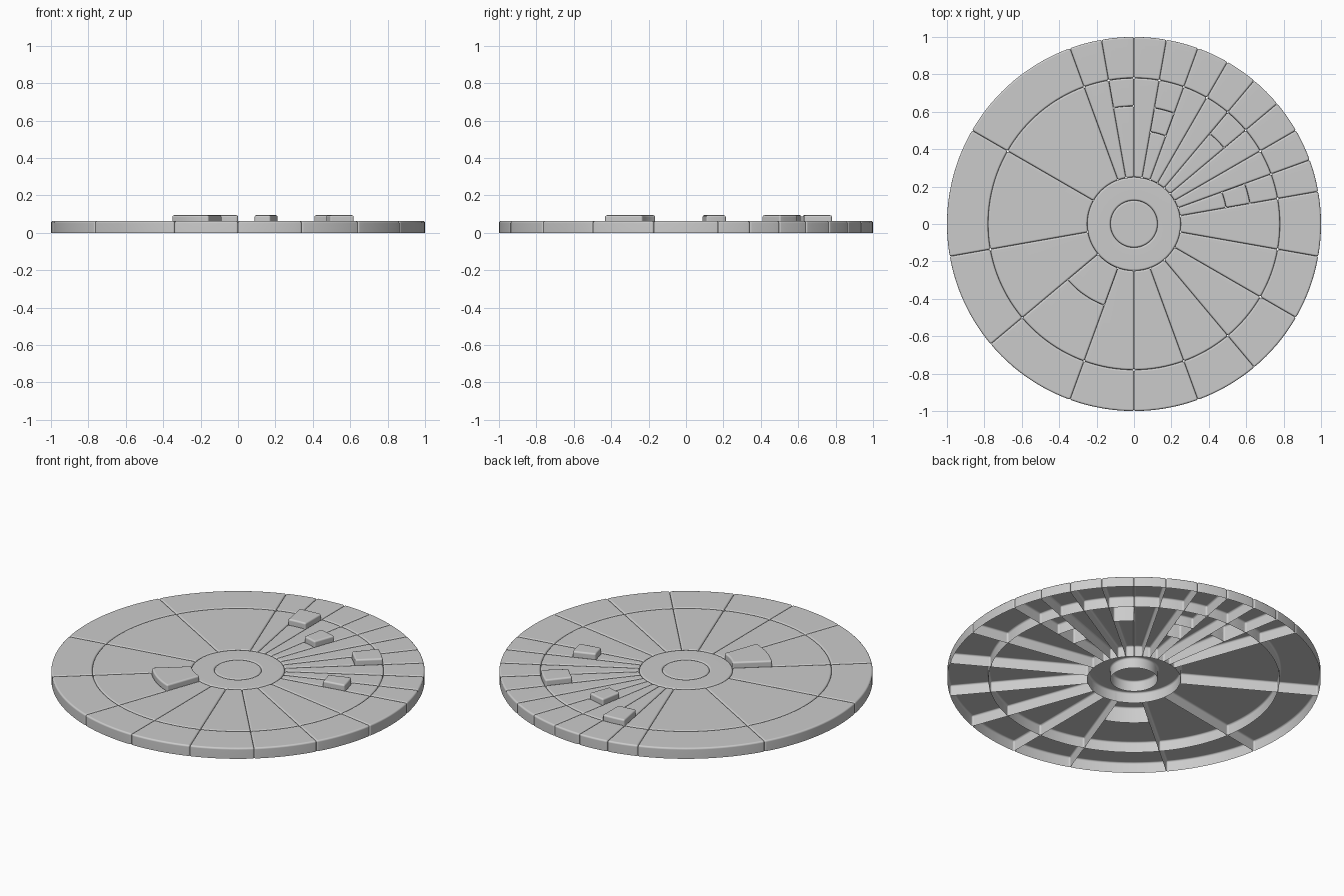
import bpy, bmesh
from math import sin, cos, radians, pi

if "Cube" in bpy.data.objects:
    bpy.data.objects.remove(bpy.data.objects["Cube"])

H, RAISED, BEVEL = 0.063, 0.094, 0.01
R_CAP, R_HUB, R_MID, R_OUT = 0.126, 0.25, 0.78, 1.0


def finish(bm, name):
    """Bevel the sharp upper and corner edges, then make a smooth-shaded object."""
    bmesh.ops.recalc_face_normals(bm, faces=bm.faces)
    # open shells: make sure the top looks upward
    top = max(bm.faces, key=lambda f: f.calc_center_median().z)
    if top.normal.z < 0:
        bmesh.ops.reverse_faces(bm, faces=bm.faces)
    sharp = [e for e in bm.edges
             if len(e.link_faces) == 2 and e.calc_face_angle(0) > radians(30)]
    bmesh.ops.bevel(bm, geom=sharp, offset=BEVEL, segments=3, profile=0.5,
                    affect='EDGES', clamp_overlap=True)
    me = bpy.data.meshes.new(name)
    bm.to_mesh(me)
    bm.free()
    ob = bpy.data.objects.new(name, me)
    bpy.context.collection.objects.link(ob)
    bpy.ops.object.select_all(action='DESELECT')
    ob.select_set(True)
    bpy.context.view_layer.objects.active = ob
    bpy.ops.object.shade_smooth_by_angle(angle=radians(35))
    ob.modifiers.new("weighted", 'WEIGHTED_NORMAL').keep_sharp = True
    return ob


def arc(r, a0, a1):
    """Points on an arc, coarser near the middle."""
    n = max(2, round((a1 - a0) / (5 if r < 0.3 else 2.5)))
    angs = [radians(a0 + (a1 - a0) * i / n) for i in range(n + 1)]
    return [(r * cos(a), r * sin(a)) for a in angs]


def tile(name, r0, r1, a0, a1, h):
    """Hollow sector tile: top and walls, open underneath."""
    outline = arc(r1, a0, a1) + arc(r0, a0, a1)[::-1]
    bm = bmesh.new()
    up = [bm.verts.new((x, y, h)) for x, y in outline]
    low = [bm.verts.new((x, y, 0)) for x, y in outline]
    bm.faces.new(up)
    for i in range(len(up)):
        j = (i + 1) % len(up)
        bm.faces.new((up[j], up[i], low[i], low[j]))
    finish(bm, name)


def circle(bm, r, z, n=72):
    return [bm.verts.new((r * cos(2 * pi * i / n), r * sin(2 * pi * i / n), z))
            for i in range(n)]


def bridge(bm, a, b):
    for i in range(len(a)):
        j = (i + 1) % len(a)
        bm.faces.new((a[i], a[j], b[j], b[i]))


# hub cap
bm = bmesh.new()
rim = circle(bm, R_CAP, H)
bm.faces.new(rim)
bridge(bm, circle(bm, R_CAP, 0), rim)
finish(bm, "hub_cap")

# hub ring
bm = bmesh.new()
loops = [circle(bm, r, z) for r, z in
         ((R_HUB, 0), (R_HUB, H), (R_CAP, H), (R_CAP, 0))]
for a, b in zip(loops, loops[1:]):
    bridge(bm, a, b)
finish(bm, "hub_ring")

# sector widths, anticlockwise from 10 degrees
widths = [10] * 10 + [40, 40, 30, 30] + [20] * 6
# raised blocks: sector start angle -> inner and outer radius
blocks = {10: (0.5, 0.63), 40: (0.63, R_MID), 70: (0.5, 0.63),
          90: (0.63, R_MID), 220: (R_HUB, 0.463)}

start = 10
for w in widths:
    end = start + w
    # rim tile
    tile(f"rim_tile_{start}", R_MID, R_OUT, start, end, H)
    # wedge, split where a raised block sits
    if start in blocks:
        b0, b1 = blocks[start]
        tile(f"raised_block_{start}", b0, b1, start, end, RAISED)
        if b0 > R_HUB:
            tile(f"wedge_inner_{start}", R_HUB, b0, start, end, H)
        if b1 < R_MID:
            tile(f"wedge_outer_{start}", b1, R_MID, start, end, H)
    else:
        tile(f"wedge_{start}", R_HUB, R_MID, start, end, H)
    start = end
